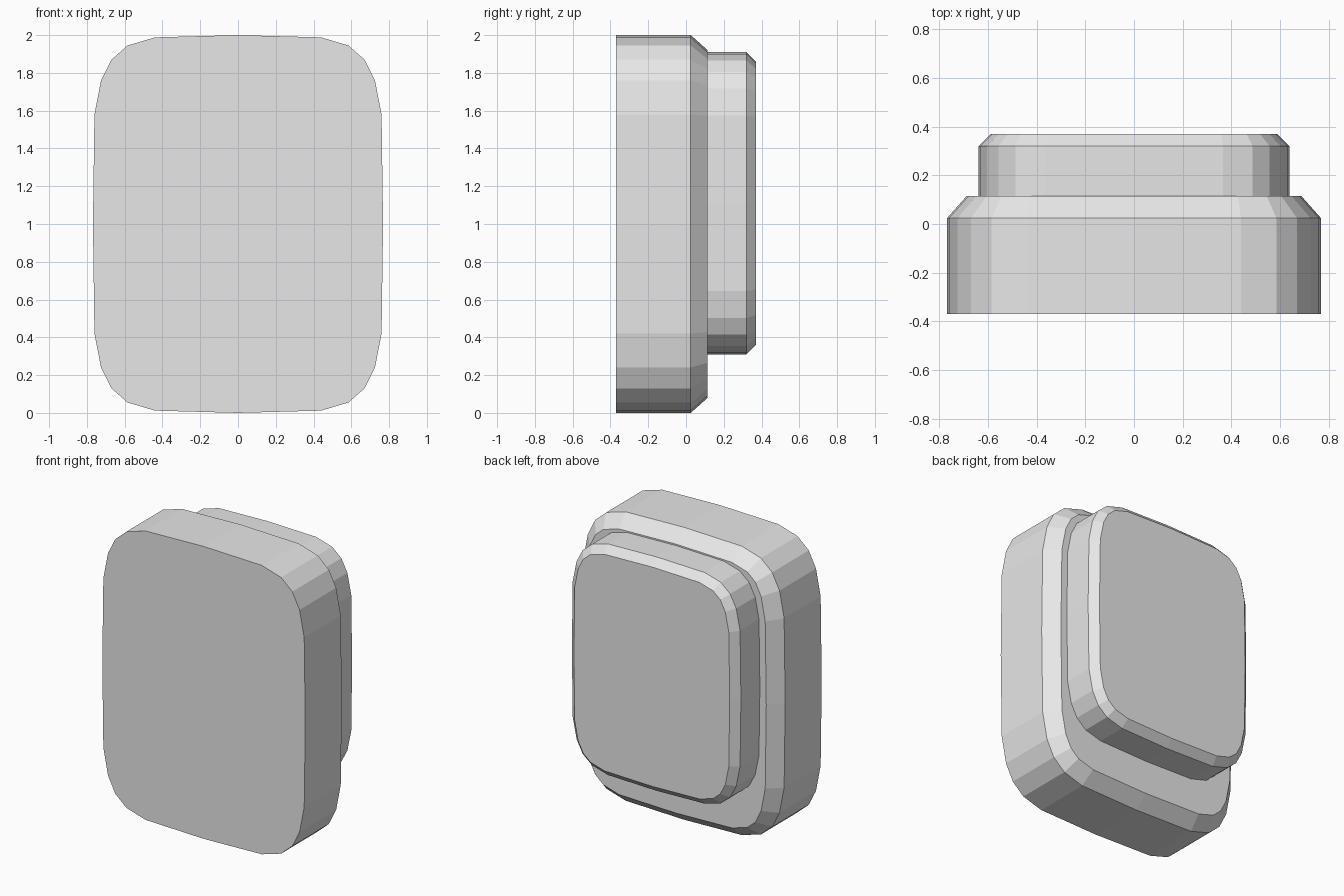
import bpy, bmesh
from mathutils import Vector

if "Cube" in bpy.data.objects:
    bpy.data.objects.remove(bpy.data.objects["Cube"])

grey = bpy.data.materials.new("light_grey")
grey.diffuse_color = (0.8, 0.8, 0.8, 1)
grey.use_nodes = True
grey.node_tree.nodes["Principled BSDF"].inputs["Base Color"].default_value = grey.diffuse_color

# Quarter outline of the bulged, rounded rectangle (x, z from its centre)
QUARTER = [(0.768, 0), (0.76, 0.58), (0.725, 0.76), (0.67, 0.87),
           (0.585, 0.945), (0.44, 0.988), (0, 1.0)]


def outline(sx, sz):
    """Full counter-clockwise loop mirrored from the quarter outline."""
    q = [Vector((x * sx, z * sz)) for x, z in QUARTER]
    top = q + [Vector((-p.x, p.y)) for p in reversed(q[:-1])]
    return top + [Vector((p.x, -p.y)) for p in reversed(top[1:-1])]


def inset(loop, d):
    """Move every edge of the loop inward by d."""
    out = []
    for i, p in enumerate(loop):
        a = (p - loop[i - 1]).normalized()
        b = (loop[(i + 1) % len(loop)] - p).normalized()
        na, nb = Vector((-a.y, a.x)), Vector((-b.y, b.x))
        out.append(p + (na + nb) * d / (1 + na.dot(nb)))
    return out


def slab(name, loop, centre_z, rings):
    """Stack inset rings (y, inset) from front to back and cap both ends."""
    bm = bmesh.new()
    rows = [[bm.verts.new((p.x, y, p.y + centre_z)) for p in inset(loop, d)]
            for y, d in rings]
    n = len(loop)
    for r, s in zip(rows, rows[1:]):
        for i in range(n):
            j = (i + 1) % n
            bm.faces.new((r[i], r[j], s[j], s[i]))
    bm.faces.new(rows[0])
    bm.faces.new(rows[-1])
    bmesh.ops.recalc_face_normals(bm, faces=bm.faces[:])
    mesh = bpy.data.meshes.new(name)
    bm.to_mesh(mesh)
    bm.free()
    mesh.materials.append(grey)
    bpy.context.collection.objects.link(bpy.data.objects.new(name, mesh))


# Large front body with a chamfered rear edge
slab("main_body", outline(1, 1), 1.0,
     [(-0.37, 0), (0.025, 0), (0.115, 0.08)])
# Smaller raised panel on the back, set towards the top
slab("rear_panel", outline(0.833, 0.8), 1.11,
     [(0.115, 0), (0.32, 0), (0.37, 0.05)])
